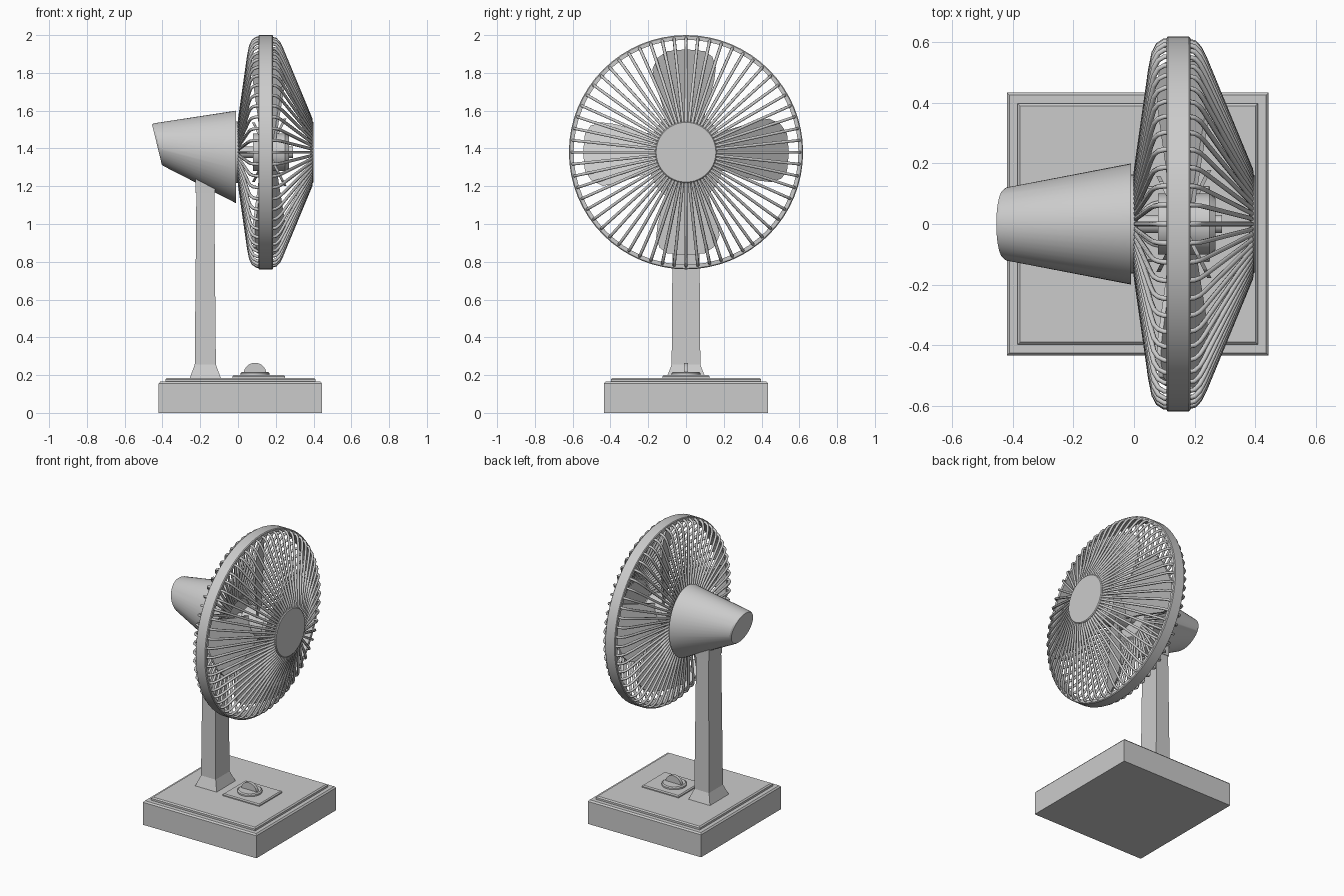
import bpy, bmesh
from math import sin, cos, pi, tau
from mathutils import Matrix, Vector

if "Cube" in bpy.data.objects:
    bpy.data.objects.remove(bpy.data.objects["Cube"])

AXIS_Z = 1.38   # height of the fan axis


def finish(name, bm, smooth=None):
    bmesh.ops.recalc_face_normals(bm, faces=bm.faces)
    me = bpy.data.meshes.new(name)
    bm.to_mesh(me)
    bm.free()
    ob = bpy.data.objects.new(name, me)
    bpy.context.collection.objects.link(ob)
    if smooth:
        bpy.ops.object.select_all(action='DESELECT')
        ob.select_set(True)
        bpy.context.view_layer.objects.active = ob
        bpy.ops.object.shade_smooth_by_angle(angle=smooth)
    return ob


def loft(name, rings, smooth=None, closed=False):
    """Skin a list of equal-length point rings; cap the ends unless closed."""
    bm = bmesh.new()
    vs = [[bm.verts.new(p) for p in r] for r in rings]
    n = len(vs[0])
    pairs = list(zip(vs, vs[1:])) + ([(vs[-1], vs[0])] if closed else [])
    for a, b in pairs:
        for i in range(n):
            j = (i + 1) % n
            bm.faces.new((a[i], a[j], b[j], b[i]))
    if not closed:
        bm.faces.new(vs[0])
        bm.faces.new(vs[-1])
    return finish(name, bm, smooth)


def rect(cx, hx, hy, z):
    return [(cx + sx * hx, sy * hy, z) for sx, sy in ((-1, -1), (1, -1), (1, 1), (-1, 1))]


def circle(x, r, n=64):
    return [(x, r * sin(tau * i / n), AXIS_Z + r * cos(tau * i / n)) for i in range(n)]


def turned(name, profile, closed=False, n=64):
    return loft(name, [circle(x, r, n) for x, r in profile], 0.6, closed)


# Base: chamfered block with a raised inset plate
loft("base", [rect(0.0125, hx, hy, z) for hx, hy, z in
              ((.4325, .435, 0), (.4325, .435, .155), (.424, .426, .165))])
loft("base_top_plate", [rect(0.0125, hx, hy, z) for hx, hy, z in
                        ((.397, .398, .16), (.397, .398, .178), (.389, .39, .186))])

# Post with flared foot and collar
loft("post", [rect(cx, hx, hy, z) for cx, hx, hy, z in
              ((-.173, .083, .104, .183), (-.173, .056, .076, .255), (-.173, .047, .069, 1.2))])
loft("post_collar", [rect(-.173, .052, .073, 1.165), rect(-.173, .052, .073, 1.245)])

# Speed control: plate, dial and half-round grip
loft("control_plate", [rect(.11, .14, .124, .18), rect(.11, .14, .124, .193),
                       rect(.11, .134, .118, .2)])
loft("dial", [[(.09 + r * cos(tau * i / 32), r * sin(tau * i / 32), z) for i in range(32)]
              for r, z in ((.078, .195), (.078, .21), (.07, .216))], 0.5)
loft("dial_grip", [[(.09 + .06 * cos(pi * i / 16), y, .207 + .058 * sin(pi * i / 16))
                    for i in range(17)] for y in (-.011, .011)], 0.5)

# Motor housing: tapered oval with a slanted rear face
rings = []
for xt, zt, xb, zb, w in ((-.01, 1.6, -.01, 1.11, .2), (-.445, 1.533, -.395, 1.307, .121),
                          (-.455, 1.527, -.403, 1.313, .113)):
    rings.append([((xt + xb) / 2 + (xt - xb) / 2 * cos(a), w * sin(a),
                   (zt + zb) / 2 + (zt - zb) / 2 * cos(a))
                  for a in (tau * i / 48 for i in range(48))])
loft("motor_housing", rings, 0.5)

# Cage end discs, rim bands, shaft and hub
turned("cage_back_disc", [(-.012, .163), (.006, .163)])
turned("cage_front_disc", [(.384, .163), (.396, .163), (.401, .158)])
turned("rim_back", [(.108, .615), (.112, .62), (.147, .62), (.147, .595), (.108, .595)], True)
turned("rim_front", [(.147, .595), (.147, .62), (.181, .62), (.186, .615), (.186, .595)], True)
turned("shaft", [(0, .03), (.29, .03)], n=24)
turned("blade_hub", [(.08, .1), (.25, .1), (.27, .085)], n=32)


# Cage wires
def wires(name, path, count=60, r=.0085):
    cu = bpy.data.curves.new(name, 'CURVE')
    cu.dimensions = '3D'
    cu.bevel_depth = r
    cu.bevel_resolution = 1
    cu.use_fill_caps = True
    for k in range(count):
        a = tau * k / count
        sp = cu.splines.new('POLY')
        sp.points.add(len(path) - 1)
        for p, (x, rad) in zip(sp.points, path):
            p.co = (x, rad * sin(a), AXIS_Z + rad * cos(a), 1)
        sp.use_smooth = True
    ob = bpy.data.objects.new(name, cu)
    bpy.context.collection.objects.link(ob)
    bpy.ops.object.select_all(action='DESELECT')
    ob.select_set(True)
    bpy.context.view_layer.objects.active = ob
    bpy.ops.object.convert(target='MESH')


wires("cage_back_wires", [(.004, .12), (.008, .18), (.055, .51), (.066, .565),
                          (.08, .592), (.1, .605), (.125, .606)])
wires("cage_front_wires", [(.39, .14), (.385, .18), (.232, .55), (.217, .58),
                           (.2, .599), (.17, .606)])

# Four pitched, rounded blades
outline = [(-.07, .07), (.07, .07), (.1, .2), (.15, .38), (.158, .45), (.14, .505),
           (.1, .535), (0, .545), (-.1, .535), (-.15, .5), (-.178, .44), (-.165, .37), (-.11, .2)]
for k in range(4):
    turn = Matrix.Translation((0, 0, AXIS_Z)) @ Matrix.Rotation(k * pi / 2, 4, 'X')
    loft(f"blade_{k + 1}", [[turn @ Vector((.16 - .5 * u + d, u, v)) for u, v in outline]
                            for d in (-.007, .007)])
